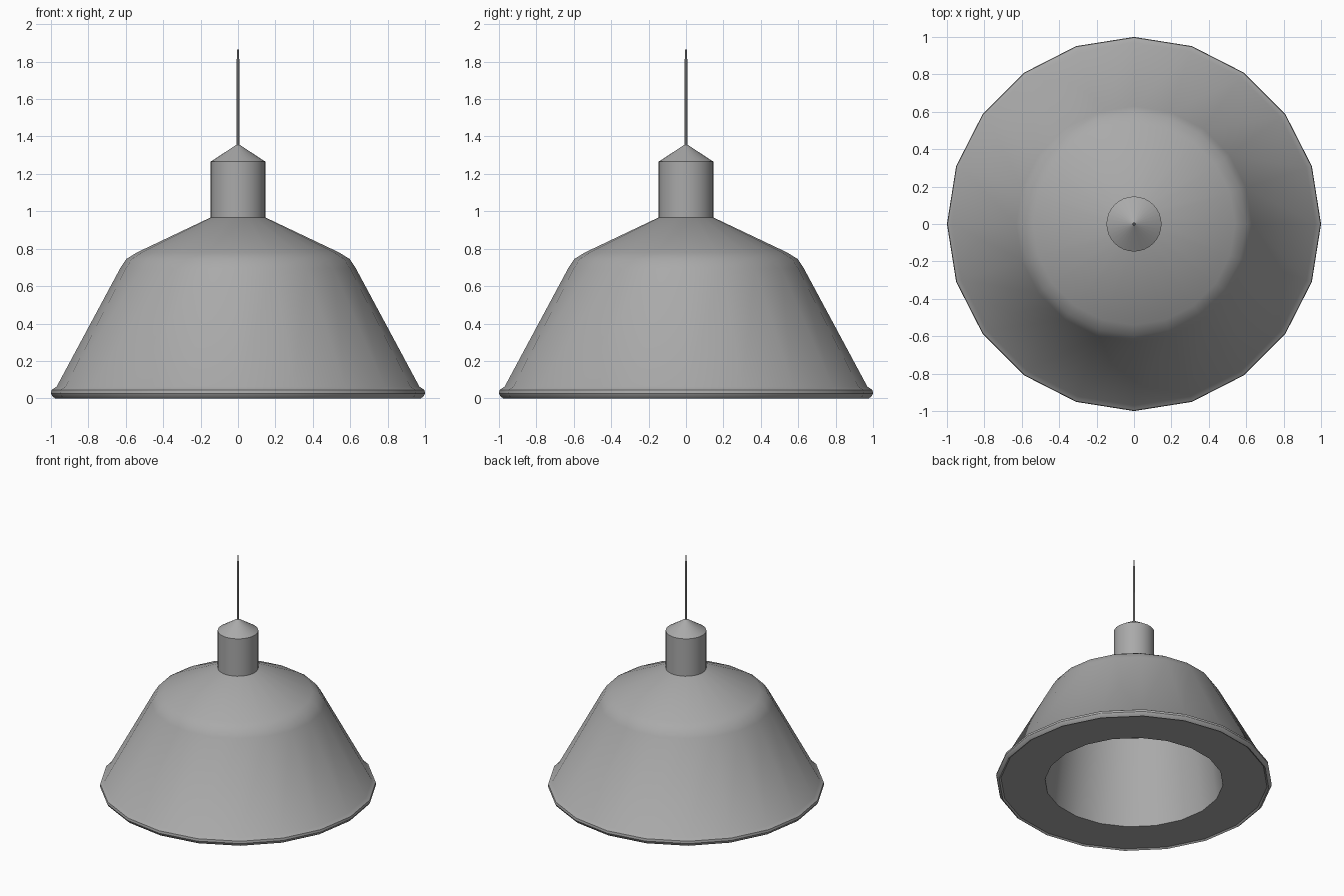
import bpy
import bmesh
import math

if "Cube" in bpy.data.objects:
    bpy.data.objects.remove(bpy.data.objects["Cube"], do_unlink=True)

GREY = (0.4, 0.4, 0.4, 1.0)
grey = bpy.data.materials.new("neutral_grey")
grey.use_nodes = True
grey.diffuse_color = GREY
grey.node_tree.nodes["Principled BSDF"].inputs["Base Color"].default_value = GREY


def lathe(name, profile, sides):
    """Revolve (radius, height) points around z; radius 0 makes a pole."""
    bm = bmesh.new()
    rings = []
    for r, z in profile:
        count = sides if r > 0 else 1
        rings.append([bm.verts.new((r * math.cos(math.tau * i / sides),
                                    r * math.sin(math.tau * i / sides), z))
                      for i in range(count)])
    for a, b in zip(rings, rings[1:]):
        for i in range(sides):
            j = (i + 1) % sides
            quad = [a[i % len(a)], a[j % len(a)], b[j % len(b)], b[i % len(b)]]
            bm.faces.new(list(dict.fromkeys(quad)))
    bmesh.ops.recalc_face_normals(bm, faces=bm.faces)
    mesh = bpy.data.meshes.new(name)
    bm.to_mesh(mesh)
    bm.free()
    mesh.materials.append(grey)
    obj = bpy.data.objects.new(name, mesh)
    bpy.context.collection.objects.link(obj)
    bpy.ops.object.select_all(action="DESELECT")
    obj.select_set(True)
    bpy.context.view_layer.objects.active = obj
    bpy.ops.object.shade_smooth_by_angle(angle=math.radians(30))


# Shade: tapered hollow, recessed underside, rolled rim, flared wall, shoulder
hollow = [(0, 0.95), (0.13, 0.93), (0.52, 0.745), (0.565, 0.7), (0.645, 0.01)]
rim = [(0.965, 0.01), (0.978, 0), (0.993, 0.012), (1.0, 0.027), (0.997, 0.045), (0.97, 0.062)]
wall = [(0.63, 0.695), (0.597, 0.745), (0.54, 0.78), (0.14, 0.97), (0, 0.97)]
lathe("lamp_shade", hollow + rim + wall, 20)

# Socket housing with a pointed cap
lathe("socket_housing", [(0, 0.965), (0.147, 0.965), (0.147, 1.265),
                         (0.006, 1.357), (0, 1.357)], 32)

# Hanging cord, thinning towards the top
lathe("cord", [(0, 1.34), (0.009, 1.34), (0.009, 1.58), (0.008, 1.6),
               (0.008, 1.81), (0.005, 1.82), (0.005, 1.865), (0, 1.865)], 8)
